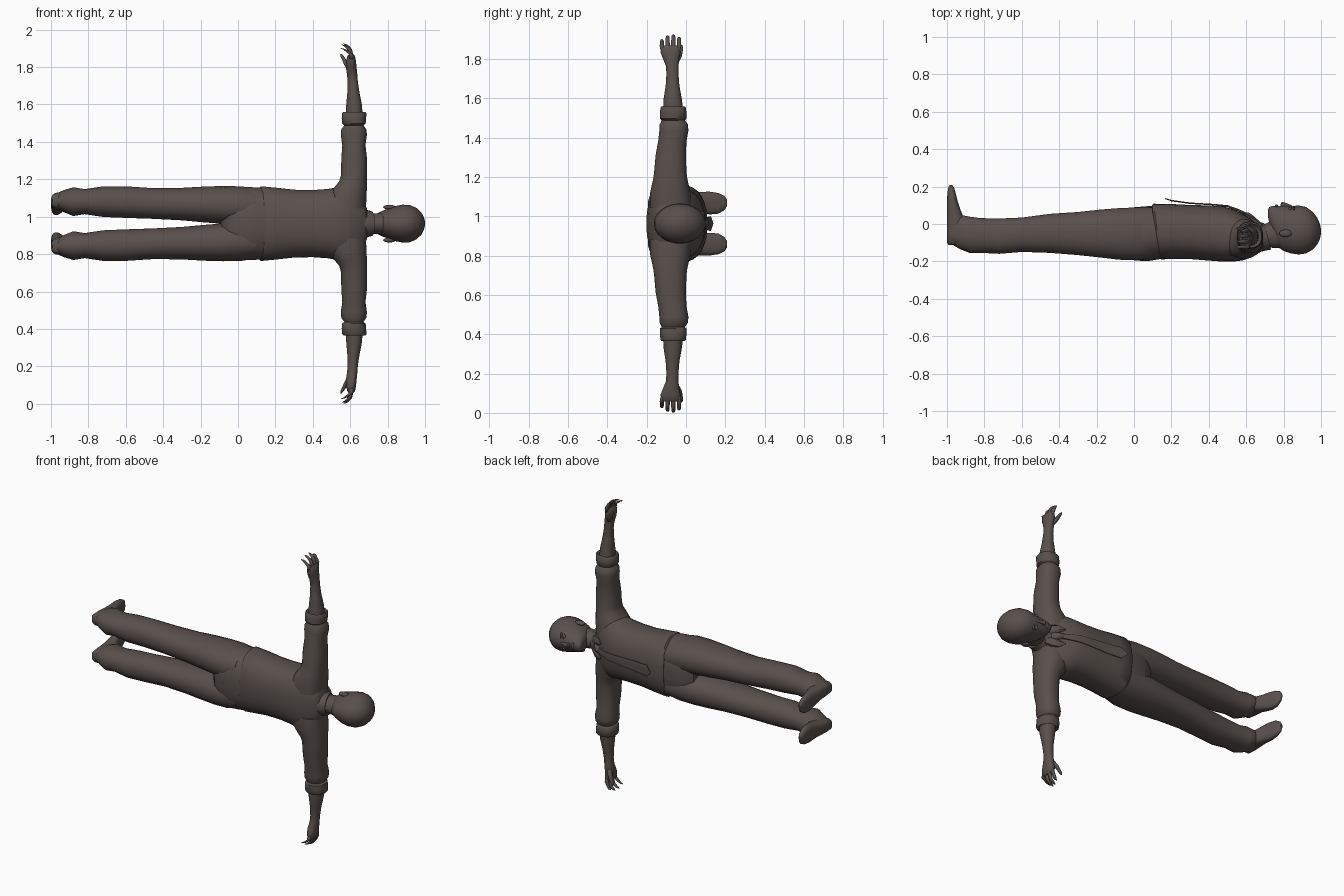
import bpy, bmesh, math

C = 0.963  # height of the body's mirror plane
mat = bpy.data.materials.new("dark brown")
mat.diffuse_color = (0.100, 0.080, 0.072, 1)


def place(axis, s, t, a, b):
    """Ring position t along an axis, a and b across it; s mirrors the side."""
    if axis == "X":
        return (t, a, C + s * b)
    if axis == "Y":
        return (a, t, C + s * b)
    return (a, b, C + s * t)


def loft(name, axis, rings, sides=24, power=2.0, mirror=False, angle=50):
    """Rounded tube through rings (t, a_min, a_max, b_min, b_max[, shear])."""
    bm = bmesh.new()
    for s in ((1, -1) if mirror else (1,)):
        loops = []
        for ring in rings:
            t, a0, a1, b0, b1 = ring[:5]
            shear = ring[5] if len(ring) > 5 else 0
            loop = []
            for i in range(sides):
                w = 2 * math.pi * (i + 0.5) / sides
                c, d = math.cos(w), math.sin(w)
                c = math.copysign(abs(c) ** (2 / power), c)
                d = math.copysign(abs(d) ** (2 / power), d)
                a = (a0 + a1) / 2 + c * (a1 - a0) / 2
                b = (b0 + b1) / 2 + d * (b1 - b0) / 2
                tt = t + shear * c * (a1 - a0) / 2
                loop.append(bm.verts.new(place(axis, s, tt, a, b)))
            loops.append(loop)
        for p, q in zip(loops, loops[1:]):
            for i in range(sides):
                j = (i + 1) % sides
                bm.faces.new((p[i], p[j], q[j], q[i]))
        bm.faces.new(loops[0])
        bm.faces.new(loops[-1])
    bmesh.ops.recalc_face_normals(bm, faces=bm.faces)
    me = bpy.data.meshes.new(name)
    bm.to_mesh(me)
    bm.free()
    me.materials.append(mat)
    ob = bpy.data.objects.new(name, me)
    bpy.context.collection.objects.link(ob)
    bpy.ops.object.select_all(action="DESELECT")
    ob.select_set(True)
    bpy.context.view_layer.objects.active = ob
    bpy.ops.object.shade_smooth_by_angle(angle=math.radians(angle))
    return ob


def sym(t, a0, a1, w, shear=0):
    """Ring centred on the mirror plane."""
    return (t, a0, a1, -w, w, shear)


def blob(name, x, y, b, rx, ry, rb, mirror=False):
    """Ellipsoid made from rings along x."""
    rings = []
    for k in range(9):
        w = math.pi * (0.03 + 0.94 * k / 8)
        r = math.sin(w)
        rings.append((x - rx * math.cos(w), y - ry * r, y + ry * r, b - rb * r, b + rb * r))
    loft(name, "X", rings, 12, mirror=mirror)


# Trousers
loft("trouser_legs", "X", [
    (-0.965, -0.115, 0.02, 0.078, 0.165), (-0.93, -0.135, 0.05, 0.06, 0.18),
    (-0.88, -0.155, 0.04, 0.04, 0.195), (-0.82, -0.155, 0.032, 0.05, 0.185),
    (-0.72, -0.16, 0.03, 0.035, 0.20), (-0.6, -0.15, 0.035, 0.03, 0.20),
    (-0.45, -0.155, 0.055, 0.025, 0.19), (-0.3, -0.167, 0.065, 0.017, 0.192),
    (-0.18, -0.18, 0.078, 0.006, 0.199), (-0.08, -0.192, 0.086, -0.002, 0.202),
    (0.02, -0.195, 0.09, -0.01, 0.2), (0.1, -0.18, 0.09, 0.0, 0.185)],
    power=2.2, mirror=True)
loft("trouser_seat", "X", [
    sym(-0.09, -0.13, 0.05, 0.12), sym(-0.05, -0.175, 0.075, 0.17),
    sym(0.0, -0.195, 0.09, 0.198), sym(0.07, -0.2, 0.096, 0.196),
    sym(0.16, -0.185, 0.1, 0.19)], 28, 2.4)

# Shirt
loft("shirt_body", "X", [
    sym(0.115, -0.182, 0.1, 0.19, -0.14), sym(0.125, -0.19, 0.109, 0.2, -0.14),
    sym(0.2, -0.187, 0.108, 0.193, -0.06), sym(0.3, -0.188, 0.102, 0.182),
    sym(0.4, -0.196, 0.1, 0.18), sym(0.48, -0.202, 0.094, 0.186),
    sym(0.53, -0.202, 0.08, 0.195), sym(0.58, -0.195, 0.055, 0.195),
    sym(0.63, -0.178, 0.025, 0.175), sym(0.665, -0.158, -0.005, 0.14),
    sym(0.69, -0.14, -0.025, 0.08)], 32, 2.4)
loft("sleeves", "Z", [
    (0.08, 0.47, 0.685, -0.185, 0.03), (0.15, 0.485, 0.688, -0.185, 0.025),
    (0.195, 0.515, 0.69, -0.175, 0.015), (0.225, 0.54, 0.69, -0.168, 0.008),
    (0.26, 0.55, 0.69, -0.163, 0.003), (0.35, 0.552, 0.69, -0.155, 0.0),
    (0.42, 0.557, 0.682, -0.142, 0.003), (0.475, 0.549, 0.69, -0.136, 0.013),
    (0.505, 0.552, 0.686, -0.134, 0.01), (0.53, 0.572, 0.668, -0.122, -0.008)],
    power=2.3, mirror=True)
loft("sleeve_cuffs", "Z", [
    (0.525, 0.568, 0.67, -0.123, -0.006), (0.534, 0.557, 0.683, -0.134, 0.002),
    (0.56, 0.554, 0.685, -0.134, 0.003), (0.59, 0.556, 0.688, -0.13, 0.0),
    (0.597, 0.563, 0.682, -0.126, -0.006), (0.585, 0.578, 0.666, -0.115, -0.016)],
    power=2.3, mirror=True)
loft("shirt_collar", "X", [
    sym(0.655, -0.15, 0.025, 0.09, -0.2), sym(0.69, -0.142, 0.012, 0.073, -0.25),
    sym(0.715, -0.138, 0.004, 0.066, -0.25), sym(0.712, -0.128, -0.006, 0.056, -0.25)], 24)
loft("collar_points", "X", [
    (0.585, 0.05, 0.062, 0.045, 0.052), (0.62, 0.02, 0.048, 0.025, 0.075),
    (0.655, -0.01, 0.03, 0.012, 0.07), (0.69, -0.03, 0.0, 0.01, 0.05)], 8, mirror=True, angle=30)

# Tie
loft("tie", "X", [
    sym(0.165, 0.134, 0.139, 0.003), sym(0.2, 0.121, 0.129, 0.038),
    sym(0.3, 0.107, 0.115, 0.034), sym(0.42, 0.1, 0.108, 0.028),
    sym(0.5, 0.09, 0.101, 0.024), sym(0.56, 0.066, 0.08, 0.02),
    sym(0.61, 0.035, 0.056, 0.015)], 12, 4, angle=30)
loft("tie_knot", "X", [
    sym(0.595, 0.035, 0.062, 0.014), sym(0.615, 0.02, 0.062, 0.021),
    sym(0.645, -0.005, 0.04, 0.026), sym(0.66, -0.01, 0.02, 0.02)], 10)

# Forearms and hands
loft("forearms", "Z", [
    (0.56, 0.575, 0.667, -0.118, -0.012), (0.63, 0.578, 0.664, -0.115, -0.02),
    (0.7, 0.584, 0.65, -0.104, -0.033), (0.76, 0.586, 0.641, -0.1, -0.038),
    (0.8, 0.582, 0.638, -0.102, -0.038), (0.84, 0.576, 0.634, -0.118, -0.034),
    (0.87, 0.578, 0.631, -0.13, -0.028), (0.895, 0.584, 0.626, -0.126, -0.03),
    (0.905, 0.592, 0.618, -0.118, -0.038)], 20, 2.2, mirror=True)


def digit(name, points):
    """Finger through (height, x, y, radius) points."""
    loft(name, "Z", [(t, x - r, x + r, y - r, y + r) for t, x, y, r in points],
         8, mirror=True, angle=80)


for i, (y, tip, curl) in enumerate(((-0.118, 0.938, 0.56), (-0.092, 0.957, 0.565),
                                    (-0.066, 0.962, 0.573), (-0.04, 0.95, 0.585))):
    out = (y + 0.079) * 0.12
    digit(f"finger_{i + 1}", [
        (0.88, 0.606, y, 0.012), (0.905, 0.605, y + out, 0.0125),
        (tip - 0.028, 0.598, y + out, 0.0115), (tip - 0.01, (0.592 + curl) / 2, y + out, 0.0105),
        (tip - 0.003, curl, y + out, 0.008), (tip, curl - 0.009, y + out, 0.003)])
digit("thumb", [
    (0.82, 0.597, -0.05, 0.014), (0.85, 0.582, -0.036, 0.016), (0.875, 0.568, -0.028, 0.012),
    (0.895, 0.557, -0.024, 0.01), (0.908, 0.55, -0.022, 0.004)])

# Shoes
loft("shoes", "Y", [
    (-0.112, -0.992, -0.95, 0.1, 0.145), (-0.1, -1.0, -0.93, 0.085, 0.16),
    (-0.05, -1.0, -0.915, 0.075, 0.166), (0.02, -1.0, -0.905, 0.068, 0.164),
    (0.07, -1.0, -0.925, 0.055, 0.162), (0.12, -1.0, -0.942, 0.046, 0.163),
    (0.165, -0.998, -0.953, 0.05, 0.156), (0.195, -0.993, -0.962, 0.068, 0.142),
    (0.208, -0.987, -0.972, 0.088, 0.122)], 20, 2.6, mirror=True)

# Neck and head
loft("neck", "X", [
    sym(0.65, -0.125, -0.01, 0.06), sym(0.7, -0.125, 0.0, 0.056),
    sym(0.74, -0.128, 0.02, 0.055), sym(0.79, -0.13, 0.03, 0.06)], 20)
loft("head", "X", [
    sym(0.716, 0.04, 0.078, 0.018), sym(0.724, 0.0, 0.092, 0.036),
    sym(0.745, -0.08, 0.098, 0.055), sym(0.77, -0.125, 0.097, 0.068),
    sym(0.8, -0.145, 0.098, 0.08), sym(0.84, -0.158, 0.096, 0.094),
    sym(0.88, -0.164, 0.1, 0.102), sym(0.92, -0.158, 0.092, 0.1),
    sym(0.955, -0.138, 0.066, 0.084), sym(0.98, -0.11, 0.034, 0.06),
    sym(0.994, -0.08, 0.0, 0.034), sym(1.0, -0.05, -0.03, 0.01)], 28)
loft("nose", "X", [
    sym(0.783, 0.085, 0.104, 0.012), sym(0.79, 0.085, 0.119, 0.017),
    sym(0.805, 0.085, 0.116, 0.012), sym(0.845, 0.08, 0.1, 0.008)], 10)
blob("lips", 0.762, 0.094, 0, 0.009, 0.011, 0.026)
blob("eyes", 0.835, 0.08, 0.037, 0.009, 0.013, 0.015, True)
blob("brows", 0.855, 0.081, 0.038, 0.007, 0.013, 0.024, True)
blob("ears", 0.81, -0.05, 0.088, 0.034, 0.021, 0.013, True)
